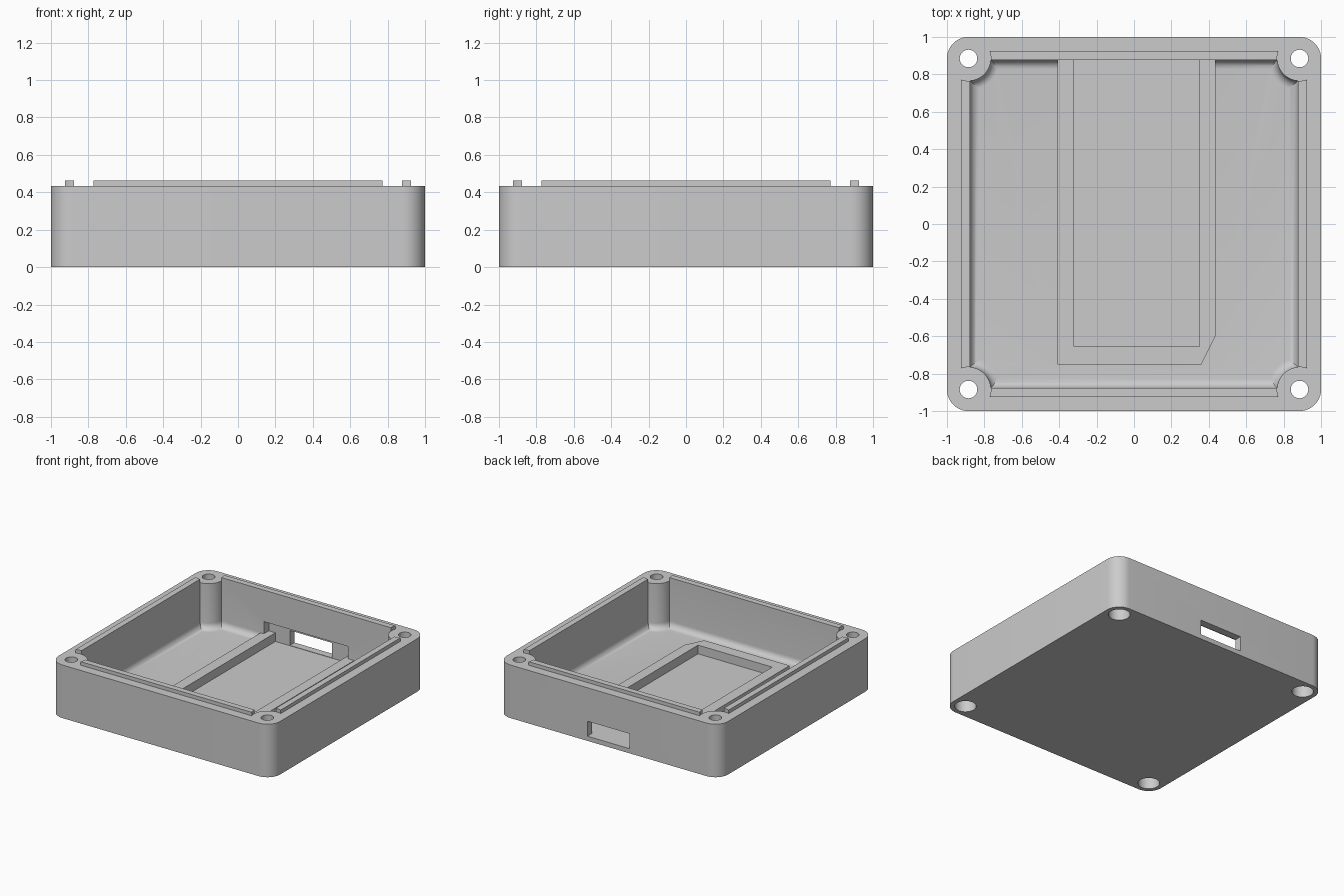
import bpy, bmesh, math
from mathutils import Matrix

cube = bpy.data.objects.get("Cube")
if cube:
    bpy.data.objects.remove(cube, do_unlink=True)

HEIGHT, RIM_TOP = 0.433, 0.462
HOLE, BOSS_R = 0.885, 0.12          # screw centres and boss radius
INNER, LIP_OUT = 0.877, 0.925       # cavity half width, outer edge of lip
FLOOR, FILLET = 0.06, 0.05
POCKET_Z, RIDGE_Z, RECESS_Y = 0.035, 0.106, 0.94

grey = bpy.data.materials.new("light grey plastic")
grey.use_nodes = True
colour = (0.6, 0.6, 0.6, 1)
grey.diffuse_color = colour
grey.node_tree.nodes["Principled BSDF"].inputs["Base Color"].default_value = colour


def make_object(name, bm):
    bmesh.ops.recalc_face_normals(bm, faces=bm.faces)
    mesh = bpy.data.meshes.new(name)
    bm.to_mesh(mesh)
    bm.free()
    mesh.materials.append(grey)
    obj = bpy.data.objects.new(name, mesh)
    bpy.context.collection.objects.link(obj)
    return obj


def loft(name, rings):
    """Closed solid through rings of (outline, z)."""
    bm = bmesh.new()
    loops = [[bm.verts.new((x, y, z)) for x, y in pts] for pts, z in rings]
    for low, high in zip(loops, loops[1:]):
        n = len(low)
        for i in range(n):
            j = (i + 1) % n
            bm.faces.new((low[i], low[j], high[j], high[i]))
    bm.faces.new(loops[0][::-1])
    bm.faces.new(loops[-1])
    return make_object(name, bm)


def prism(name, pts, z0, z1):
    return loft(name, [(pts, z0), (pts, z1)])


def rect(x0, x1, y0, y1):
    return [(x0, y0), (x1, y0), (x1, y1), (x0, y1)]


def arc(cx, cy, r, a0, a1, n):
    return [(cx + r * math.cos(a0 + (a1 - a0) * i / n),
             cy + r * math.sin(a0 + (a1 - a0) * i / n)) for i in range(n + 1)]


def four_corners(pts):
    """Repeat one corner's points around the centre."""
    out = []
    for k in range(4):
        c, s = round(math.cos(k * math.pi / 2)), round(math.sin(k * math.pi / 2))
        out += [(x * c - y * s, x * s + y * c) for x, y in pts]
    return out


def cavity_outline(d):
    """Square with a round boss biting into each corner, inset by d."""
    half, r = INNER - d, BOSS_R + d
    a = math.asin((HOLE - half) / r)
    return four_corners(arc(HOLE, HOLE, r, 1.5 * math.pi - a, math.pi + a, 16))


def combine(body, tool, operation):
    mod = body.modifiers.new(operation, 'BOOLEAN')
    mod.operation, mod.solver, mod.object = operation, 'EXACT', tool
    tool.hide_render = True
    bpy.context.view_layer.objects.active = body
    bpy.ops.object.modifier_apply(modifier=mod.name)
    bpy.data.objects.remove(tool, do_unlink=True)


# Outer shell with rounded vertical corners
corner = arc(HOLE, HOLE, 1 - HOLE, 0, math.pi / 2, 12)
body = prism("case_body", four_corners(corner), 0, HEIGHT)

# Cavity with a rounded floor edge
rings = []
for i in range(9):
    t = i / 8 * math.pi / 2
    rings.append((cavity_outline(FILLET * (1 - math.sin(t))),
                  FLOOR + FILLET * (1 - math.cos(t))))
rings.append((cavity_outline(0), HEIGHT + 0.1))
combine(body, loft("cavity_cutter", rings), 'DIFFERENCE')

# Recess inside the back wall
combine(body, prism("recess_cutter", rect(-0.38, 0.38, 0.8, RECESS_Y),
                    0.09, 0.205), 'DIFFERENCE')

# Raised board frame with one clipped corner, then its pocket
frame = [(-0.41, -0.75), (0.36, -0.75), (0.435, -0.6), (0.435, 0.95), (-0.41, 0.95)]
combine(body, prism("board_frame", frame, POCKET_Z - 0.01, RIDGE_Z), 'UNION')
combine(body, prism("pocket_cutter", rect(-0.32, 0.35, -0.655, RECESS_Y),
                    POCKET_Z, 0.15), 'DIFFERENCE')

# Connector slot through the back wall
combine(body, prism("slot_cutter", rect(-0.19, 0.19, 0.9, 1.1),
                    POCKET_Z + 0.003, 0.16), 'DIFFERENCE')

# Screw holes, wider from below
for sx in (-1, 1):
    for sy in (-1, 1):
        for r, z0, z1 in ((0.047, -0.1, 0.6), (0.08, -0.1, 0.2)):
            circle = arc(sx * HOLE, sy * HOLE, r, 0, math.tau, 32)[:-1]
            combine(body, prism("hole_cutter", circle, z0, z1), 'DIFFERENCE')

# Locating lip on each side, ends hollowed around the bosses
end = []
for i in range(7):
    y = INNER + (LIP_OUT - INNER) * i / 6
    end.append((HOLE - math.sqrt(BOSS_R ** 2 - (y - HOLE) ** 2), y))
lip_pts = end + [(-x, y) for x, y in reversed(end)]
parts = [body]
for k, side in enumerate(("back", "right", "front", "left")):
    lip = prism(side + "_lip", lip_pts, HEIGHT, RIM_TOP)
    lip.data.transform(Matrix.Rotation(k * math.pi / 2, 4, 'Z'))
    parts.append(lip)

# Smooth rounded surfaces, keep edges sharp
bpy.ops.object.select_all(action='DESELECT')
for obj in parts:
    obj.select_set(True)
bpy.context.view_layer.objects.active = body
bpy.ops.object.shade_smooth_by_angle(angle=math.radians(30))
